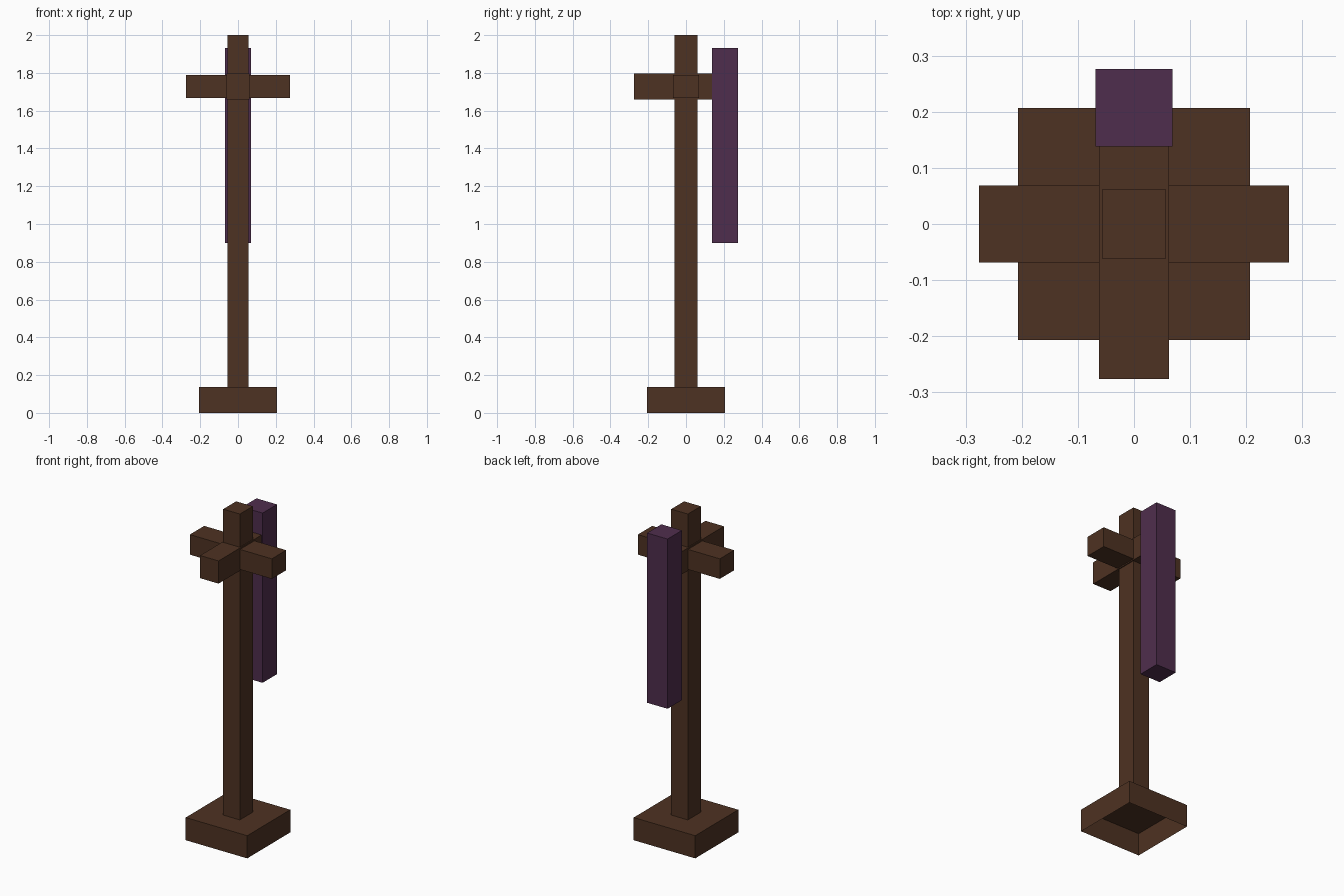
import bpy
import bmesh

if "Cube" in bpy.data.objects:
    bpy.data.objects.remove(bpy.data.objects["Cube"])


def material(name, rgb):
    mat = bpy.data.materials.new(name)
    mat.diffuse_color = (*rgb, 1.0)
    mat.use_nodes = True
    mat.node_tree.nodes["Principled BSDF"].inputs["Base Color"].default_value = mat.diffuse_color
    return mat


wood = material("dark_brown_wood", (0.076, 0.032, 0.016))
cloth = material("dark_purple_cloth", (0.078, 0.027, 0.074))


def box(name, low, high, mat, open_bottom=False):
    """Axis-aligned box between two corners, optionally without its underside."""
    bm = bmesh.new()
    bmesh.ops.create_cube(bm, size=1.0)
    for v in bm.verts:
        v.co = [high[i] if v.co[i] > 0 else low[i] for i in range(3)]
    bm.normal_update()
    if open_bottom:
        under = [f for f in bm.faces if f.normal.z < -0.5]
        bmesh.ops.delete(bm, geom=under, context='FACES_ONLY')
    mesh = bpy.data.meshes.new(name)
    bm.to_mesh(mesh)
    bm.free()
    mesh.materials.append(mat)
    obj = bpy.data.objects.new(name, mesh)
    bpy.context.collection.objects.link(obj)
    return obj


# Square foot, open underneath
box("base", (-0.207, -0.207, 0.0), (0.207, 0.207, 0.138), wood, open_bottom=True)

# Upright post
box("post", (-0.056, -0.062, 0.138), (0.056, 0.062, 2.0), wood)

# Crossed hanging arms, slightly different thickness
box("side_arm", (-0.276, -0.069, 1.667), (0.276, 0.069, 1.789), wood)
box("front_back_arm", (-0.062, -0.276, 1.66), (0.062, 0.27, 1.798), wood)

# Garment hanging on the rear arm
box("hanging_coat", (-0.069, 0.138, 0.90), (0.069, 0.276, 1.933), cloth)
